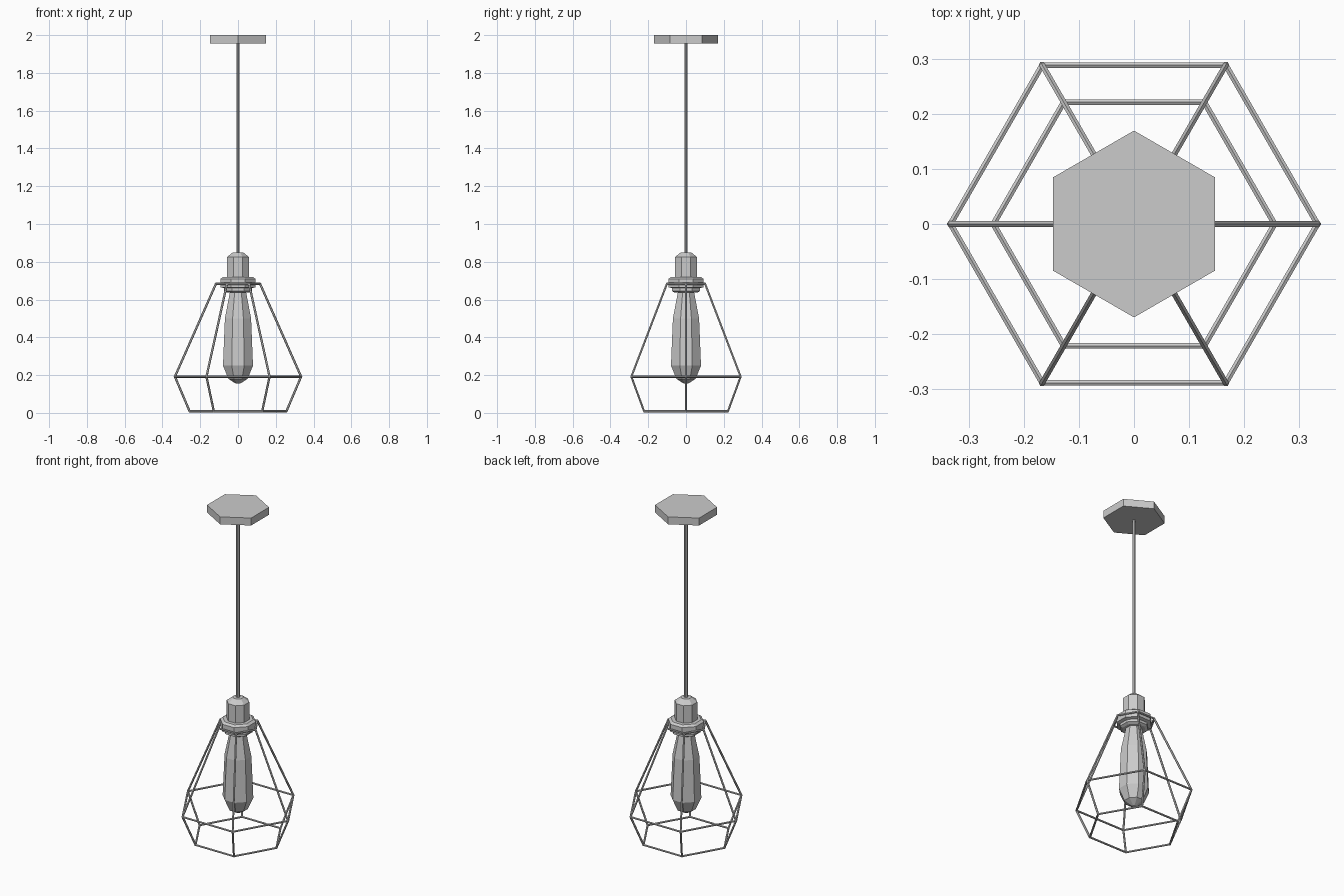
import bpy, bmesh, math
from mathutils import Vector

if "Cube" in bpy.data.objects:
    bpy.data.objects.remove(bpy.data.objects["Cube"], do_unlink=True)

# One grey metal for everything
GREY = (0.6, 0.6, 0.6, 1)
mat = bpy.data.materials.new("plain grey")
mat.use_nodes = True
mat.diffuse_color = GREY
mat.node_tree.nodes["Principled BSDF"].inputs["Base Color"].default_value = GREY


def finish(name, bm):
    bmesh.ops.recalc_face_normals(bm, faces=bm.faces)
    mesh = bpy.data.meshes.new(name)
    bm.to_mesh(mesh)
    bm.free()
    mesh.materials.append(mat)
    obj = bpy.data.objects.new(name, mesh)
    bpy.context.collection.objects.link(obj)
    return obj


def polygon(radius, z, sides, turn=0.0):
    return [Vector((radius * math.cos(turn + math.tau * i / sides),
                    radius * math.sin(turn + math.tau * i / sides), z))
            for i in range(sides)]


def lathe(name, profile, sides, turn=0.0):
    """Faceted solid from (radius, z) pairs, capped at both ends."""
    bm = bmesh.new()
    rings = [[bm.verts.new(p) for p in polygon(r, z, sides, turn)] for r, z in profile]
    for a, b in zip(rings, rings[1:]):
        for i in range(sides):
            j = (i + 1) % sides
            bm.faces.new((a[i], a[j], b[j], b[i]))
    bm.faces.new(rings[0])
    bm.faces.new(rings[-1])
    return finish(name, bm)


def wires(name, pairs, radius=0.006, sides=6):
    """Straight thin bars between pairs of points."""
    bm = bmesh.new()
    for a, b in pairs:
        d = b - a
        m = d.to_track_quat('Z', 'Y').to_matrix().to_4x4()
        m.translation = (a + b) / 2
        bmesh.ops.create_cone(bm, cap_ends=True, segments=sides, radius1=radius,
                              radius2=radius, depth=d.length + radius, matrix=m)
    return finish(name, bm)


# Ceiling plate and hanging rod
lathe("ceiling_plate", [(0.17, 1.955), (0.17, 2.0)], 6, math.pi / 6)
lathe("hanging_rod", [(0.01, 0.84), (0.01, 1.96)], 8, math.pi / 8)

# Lamp holder, collar and bulb
EIGHTH = math.pi / 8
lathe("socket", [(0.063, 0.71), (0.063, 0.825), (0.03, 0.85)], 8, EIGHTH)
lathe("collar", [(0.065, 0.637), (0.08, 0.645), (0.08, 0.66), (0.1, 0.665),
                 (0.1, 0.71), (0.085, 0.72)], 8, EIGHTH)
lathe("bulb", [(0.012, 0.155), (0.055, 0.18), (0.086, 0.25), (0.075, 0.5),
               (0.045, 0.645)], 8, EIGHTH)

# Wire cage: three hexagons joined by six bent ribs
levels = [polygon(r, z, 6) for r, z in ((0.117, 0.683), (0.334, 0.192), (0.256, 0.008))]
for name, ring in zip(("cage_top_ring", "cage_middle_ring", "cage_bottom_ring"), levels):
    wires(name, [(ring[i], ring[(i + 1) % 6]) for i in range(6)])
wires("cage_upper_ribs", list(zip(levels[0], levels[1])))
wires("cage_lower_ribs", list(zip(levels[1], levels[2])))
